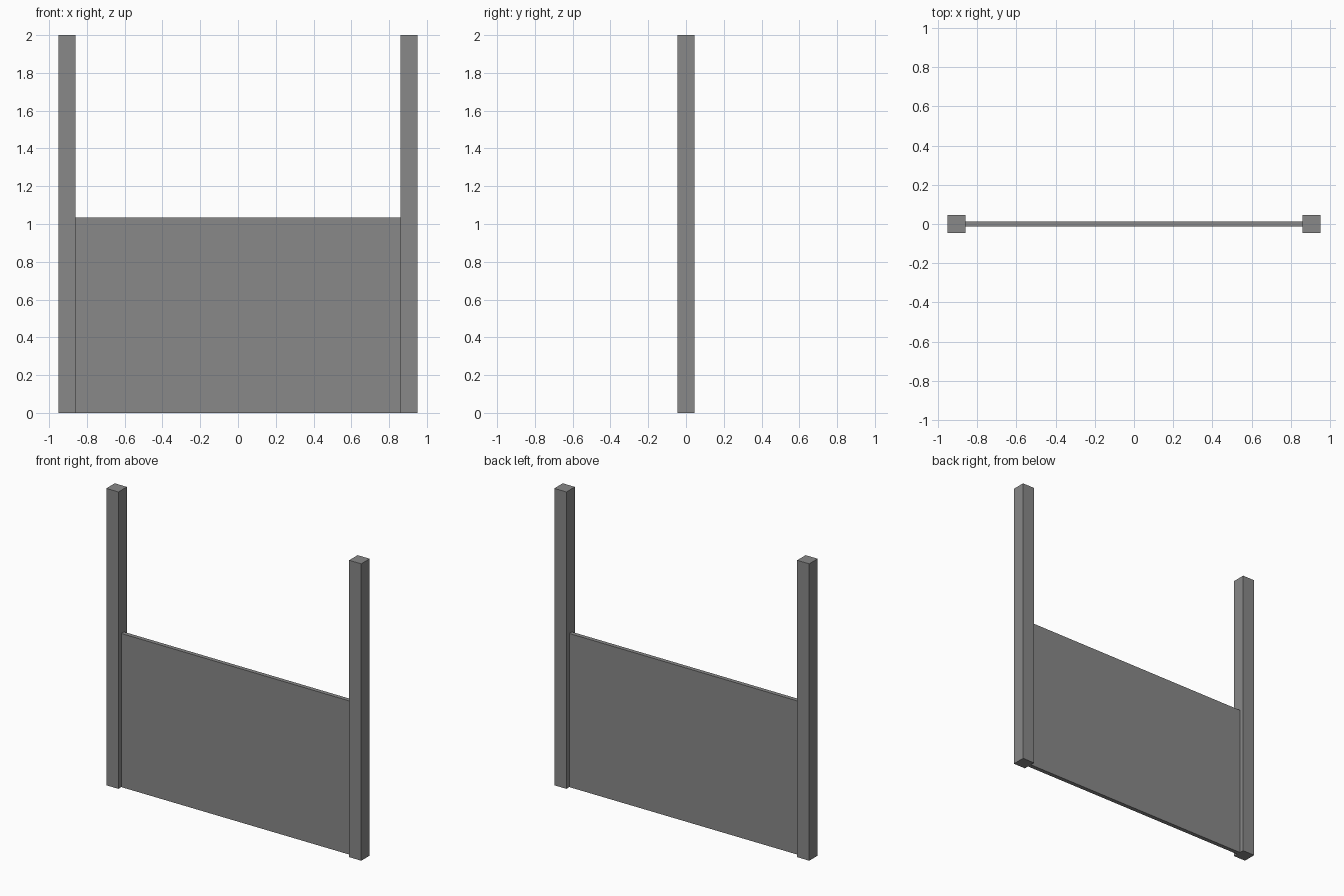
import bpy

cube = bpy.data.objects.get("Cube")
if cube:
    bpy.data.objects.remove(cube, do_unlink=True)

HALF_WIDTH = 0.95
POST = 0.09
HEIGHT = 2.0
PANEL_HEIGHT = 1.035
PANEL_THICKNESS = 0.028

# One plain grey for every part
grey = bpy.data.materials.new("plain grey")
grey.use_nodes = True
colour = (0.25, 0.25, 0.25, 1)
grey.diffuse_color = colour
grey.node_tree.nodes["Principled BSDF"].inputs["Base Color"].default_value = colour


def box(name, x, size):
    """Box standing on the ground, centred on y."""
    bpy.ops.mesh.primitive_cube_add(size=1, location=(x, 0, size[2] / 2))
    part = bpy.context.object
    part.name = name
    part.scale = size
    bpy.ops.object.transform_apply(location=False, rotation=False, scale=True)
    part.data.materials.append(grey)
    return part


# Square posts at both ends
for name, side in (("left_post", 1), ("right_post", -1)):
    box(name, side * (HALF_WIDTH - POST / 2), (POST, POST, HEIGHT))

# Thin panel filling the lower half between the posts
box("panel", 0, (2 * (HALF_WIDTH - POST), PANEL_THICKNESS, PANEL_HEIGHT))
